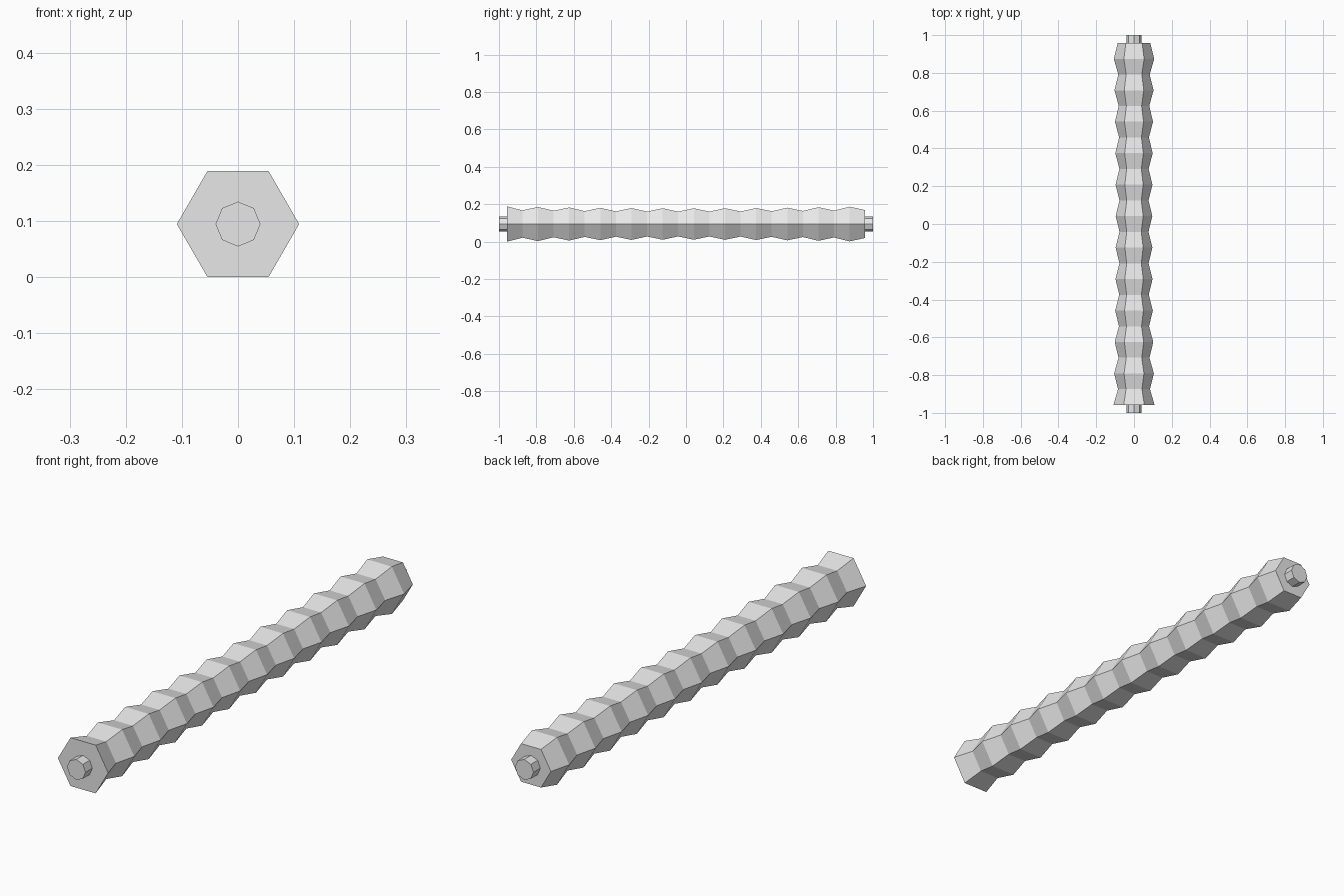
import bpy
import bmesh
from math import cos, sin, pi

cube = bpy.data.objects.get("Cube")
if cube:
    bpy.data.objects.remove(cube, do_unlink=True)

RADIUS = 0.109                      # hexagon corner radius at the front end
AXIS_Z = RADIUS * cos(pi / 6)       # lowest flat rests on the ground
SHAFT_END = 0.958
SEGMENTS = 23

grey = bpy.data.materials.new("light_grey")
grey.use_nodes = True
colour = (0.8, 0.8, 0.8, 1)
grey.diffuse_color = colour
grey.node_tree.nodes["Principled BSDF"].inputs["Base Color"].default_value = colour


def lathe(name, sides, stations):
    """Flat-sided closed solid along y from (y, radius) stations."""
    bm = bmesh.new()
    rings = []
    for y, r in stations:
        angles = [2 * pi * i / sides for i in range(sides)]
        rings.append([bm.verts.new((r * cos(a), y, AXIS_Z + r * sin(a))) for a in angles])
    for a, b in zip(rings, rings[1:]):
        for i in range(sides):
            j = (i + 1) % sides
            bm.faces.new((a[i], a[j], b[j], b[i]))
    bm.faces.new(rings[0])
    bm.faces.new(rings[-1])
    bmesh.ops.recalc_face_normals(bm, faces=bm.faces)
    mesh = bpy.data.meshes.new(name)
    bm.to_mesh(mesh)
    bm.free()
    mesh.materials.append(grey)
    obj = bpy.data.objects.new(name, mesh)
    bpy.context.collection.objects.link(obj)
    return obj


# Ridged hexagonal shaft, slightly slimmer towards the middle
stations = []
for k in range(SEGMENTS + 1):
    t = 2 * k / SEGMENTS - 1
    ridge = 0.097 + 0.012 * t * t
    stations.append((SHAFT_END * t, ridge if k % 2 == 0 else ridge * 0.79))
lathe("ridged_shaft", 6, stations)

# Octagonal pegs on both ends
for name, side in (("front_peg", -1), ("back_peg", 1)):
    lathe(name, 8, [(side * SHAFT_END, 0.04), (side, 0.04)])
